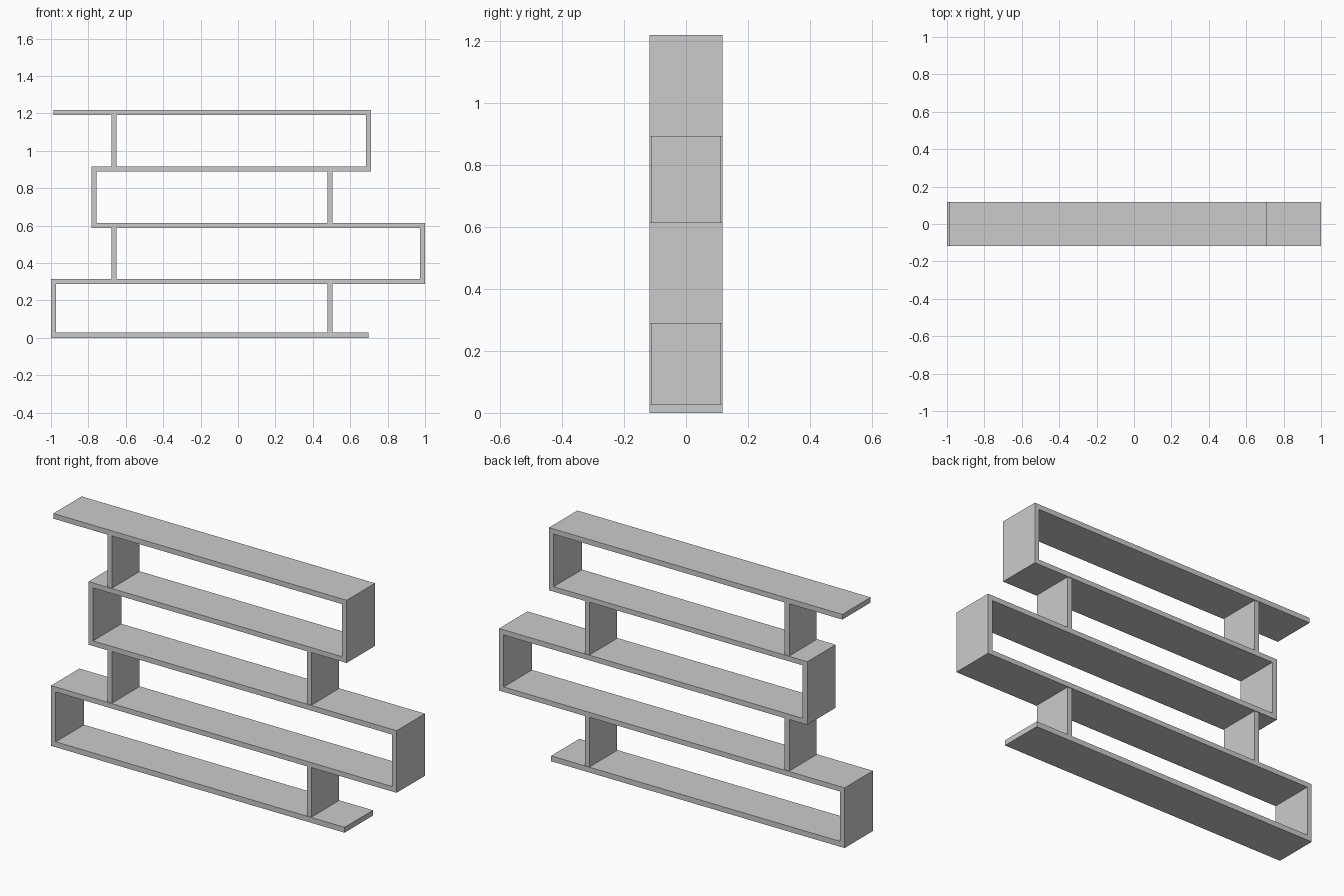
import bpy, bmesh

if "Cube" in bpy.data.objects:
    bpy.data.objects.remove(bpy.data.objects["Cube"])

T = 0.027            # board thickness
DEPTH = 0.117        # half depth of the ribbon
INSET = 0.113        # half depth of the dividers
BOT = [0.0, 0.289, 0.587, 0.891, 1.192]    # underside of each shelf
TOP = [0.028, 0.315, 0.614, 0.917, 1.219]  # upper side of each shelf
TURNS = [-1.0, 1.0, -0.784, 0.711]         # outer x of each end panel
START, END = 0.699, -0.987                 # free tips of bottom and top shelf


def extrude_profile(name, pts, half):
    """Extrude an xz outline symmetrically along y."""
    bm = bmesh.new()
    face = bm.faces.new([bm.verts.new((x, -half, z)) for x, z in pts])
    out = bmesh.ops.extrude_face_region(bm, geom=[face])
    moved = [v for v in out["geom"] if isinstance(v, bmesh.types.BMVert)]
    bmesh.ops.translate(bm, verts=moved, vec=(0, 2 * half, 0))
    bmesh.ops.recalc_face_normals(bm, faces=bm.faces)
    mesh = bpy.data.meshes.new(name)
    bm.to_mesh(mesh)
    bm.free()
    obj = bpy.data.objects.new(name, mesh)
    bpy.context.collection.objects.link(obj)
    return obj


# Zigzag ribbon: five shelves joined by alternating end panels
side_a, side_b = [(START, BOT[0])], [(START, TOP[0])]
for i, x in enumerate(TURNS):
    inner = x + T if x < 0 else x - T
    outer_turn = [(x, BOT[i]), (x, TOP[i + 1])]
    inner_turn = [(inner, TOP[i]), (inner, BOT[i + 1])]
    a, b = (outer_turn, inner_turn) if x < 0 else (inner_turn, outer_turn)
    side_a += a
    side_b += b
side_a.append((END, BOT[4]))
side_b.append((END, TOP[4]))
extrude_profile("zigzag_shelf", side_a + side_b[::-1], DEPTH)

# Upright dividers, alternating right and left
for i in range(4):
    x = 0.478 if i % 2 == 0 else -0.677
    z0, z1 = TOP[i], BOT[i + 1]
    extrude_profile(f"divider_{i + 1}",
                    [(x, z0), (x + T, z0), (x + T, z1), (x, z1)], INSET)
